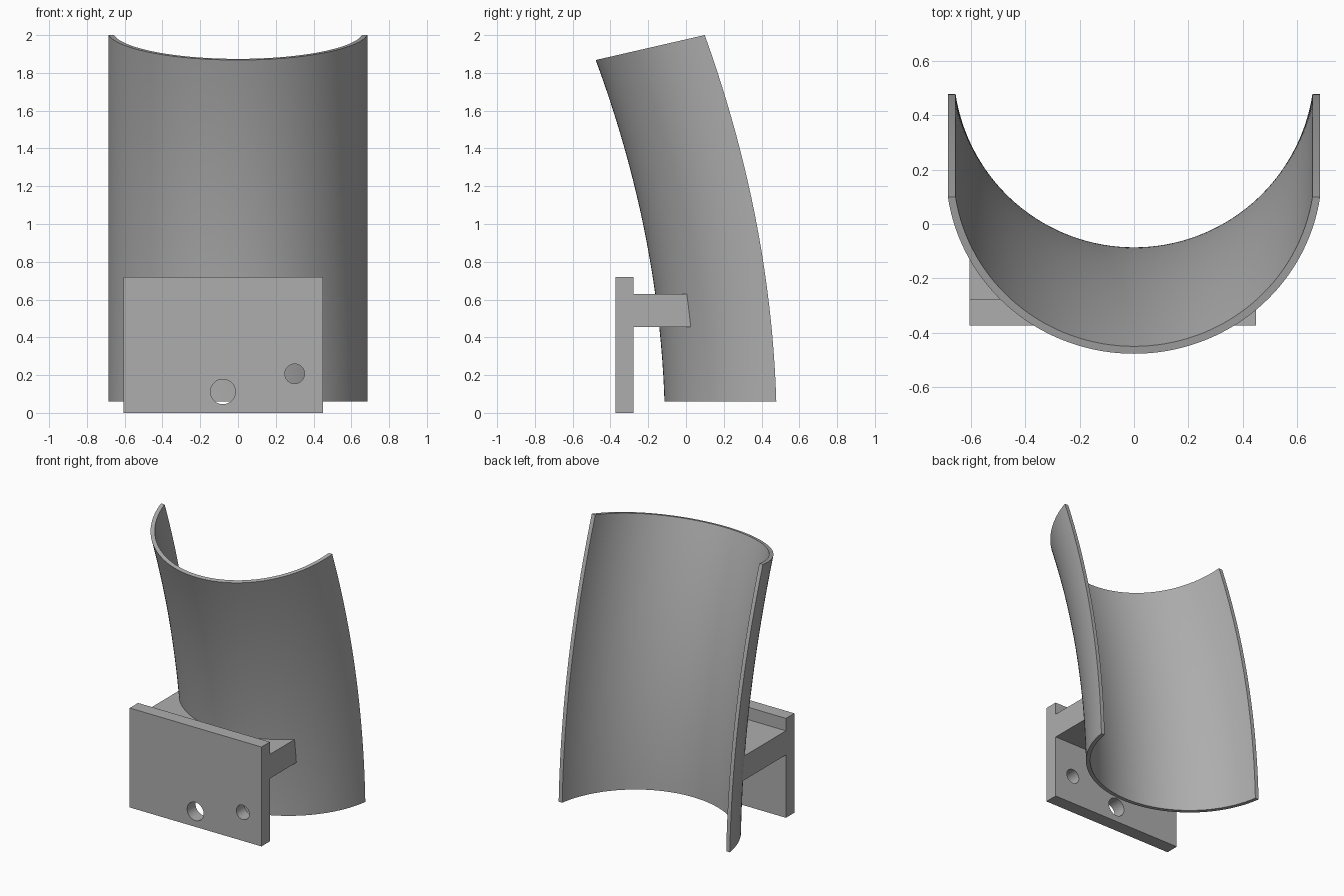
import bpy, bmesh, math

if "Cube" in bpy.data.objects:
    bpy.data.objects.remove(bpy.data.objects["Cube"])

grey = bpy.data.materials.new("Plain grey")
grey.use_nodes = True
grey.diffuse_color = (0.42, 0.42, 0.42, 1)
grey.node_tree.nodes["Principled BSDF"].inputs["Base Color"].default_value = (0.42, 0.42, 0.42, 1)

R_OUT, R_IN, DEPTH = 0.693, 0.665, 0.592
TILT = math.radians(12.9)


def make(name, bm):
    bmesh.ops.recalc_face_normals(bm, faces=bm.faces)
    mesh = bpy.data.meshes.new(name)
    bm.to_mesh(mesh)
    bm.free()
    mesh.materials.append(grey)
    ob = bpy.data.objects.new(name, mesh)
    bpy.context.collection.objects.link(ob)
    return ob


def smooth(ob):
    bpy.ops.object.select_all(action="DESELECT")
    ob.select_set(True)
    bpy.context.view_layer.objects.active = ob
    bpy.ops.object.shade_smooth_by_angle(angle=math.radians(30))


def loft(name, rings):
    """Bridge equal rings of points and cap both ends."""
    bm = bmesh.new()
    loops = [[bm.verts.new(p) for p in ring] for ring in rings]
    n = len(loops[0])
    for a, b in zip(loops, loops[1:]):
        for i in range(n):
            j = (i + 1) % n
            bm.faces.new((a[i], a[j], b[j], b[i]))
    bm.faces.new(loops[0])
    bm.faces.new(loops[-1])
    return make(name, bm)


def front_y(t):
    return -0.114 - 0.06 * t - 0.304 * t * t


def arc(r, n=64):
    """Trough outline as (x, depth behind the front)."""
    half = math.acos((R_OUT - DEPTH) / r)
    angles = [half * (2 * i / n - 1) for i in range(n + 1)]
    return [(r * math.sin(a), R_OUT - r * math.cos(a)) for a in angles]


# Curved trough, swept upwards while leaning forward
section = arc(R_OUT) + arc(R_IN)[::-1]
rings = []
STEPS = 40
for s in range(STEPS + 1):
    t = s / STEPS
    y, z, a = front_y(t), 0.06 + 1.808 * t, TILT * t
    rings.append([(x, y + d * math.cos(a), z + d * math.sin(a)) for x, d in section])
smooth(loft("curved_trough", rings))

# Mounting plate
X0, X1 = -0.606, 0.45
bm = bmesh.new()
bmesh.ops.create_cube(bm, size=1)
for v in bm.verts:
    v.co = ((X0 + X1) / 2 + v.co.x * (X1 - X0), -0.326 + v.co.y * 0.096, 0.36 + v.co.z * 0.72)
plate = make("mounting_plate", bm)

# Screw holes through the plate
for x, z, r in [(-0.456, 0.207, 0.04), (0.3, 0.207, 0.052), (-0.08, 0.112, 0.066)]:
    bm = bmesh.new()
    bmesh.ops.create_cone(bm, cap_ends=True, segments=48, radius1=r, radius2=r, depth=0.4)
    for v in bm.verts:
        v.co = (x + v.co.x, -0.326 + v.co.z, z + v.co.y)
    cutter = make("hole_cutter", bm)
    mod = plate.modifiers.new("hole", "BOOLEAN")
    mod.object = cutter
    mod.solver = "EXACT"
    bpy.context.view_layer.objects.active = plate
    bpy.ops.object.modifier_apply(modifier=mod.name)
    bpy.data.objects.remove(cutter)
smooth(plate)

# Shelf joining the plate to the trough, its back edge hugging the trough wall
rings = []
r = R_OUT - 0.004
for z in (0.455, 0.63):
    outline = [(X1, -0.279, z), (X0, -0.279, z)]
    for i in range(41):
        x = X0 + (X1 - X0) * i / 40
        t, d = 0.0, R_OUT - math.sqrt(r * r - x * x)
        for _ in range(4):
            t = (z - 0.06 - d * math.sin(TILT * t)) / 1.808
        outline.append((x, front_y(t) + d * math.cos(TILT * t), z))
    rings.append(outline)
smooth(loft("support_shelf", rings))
